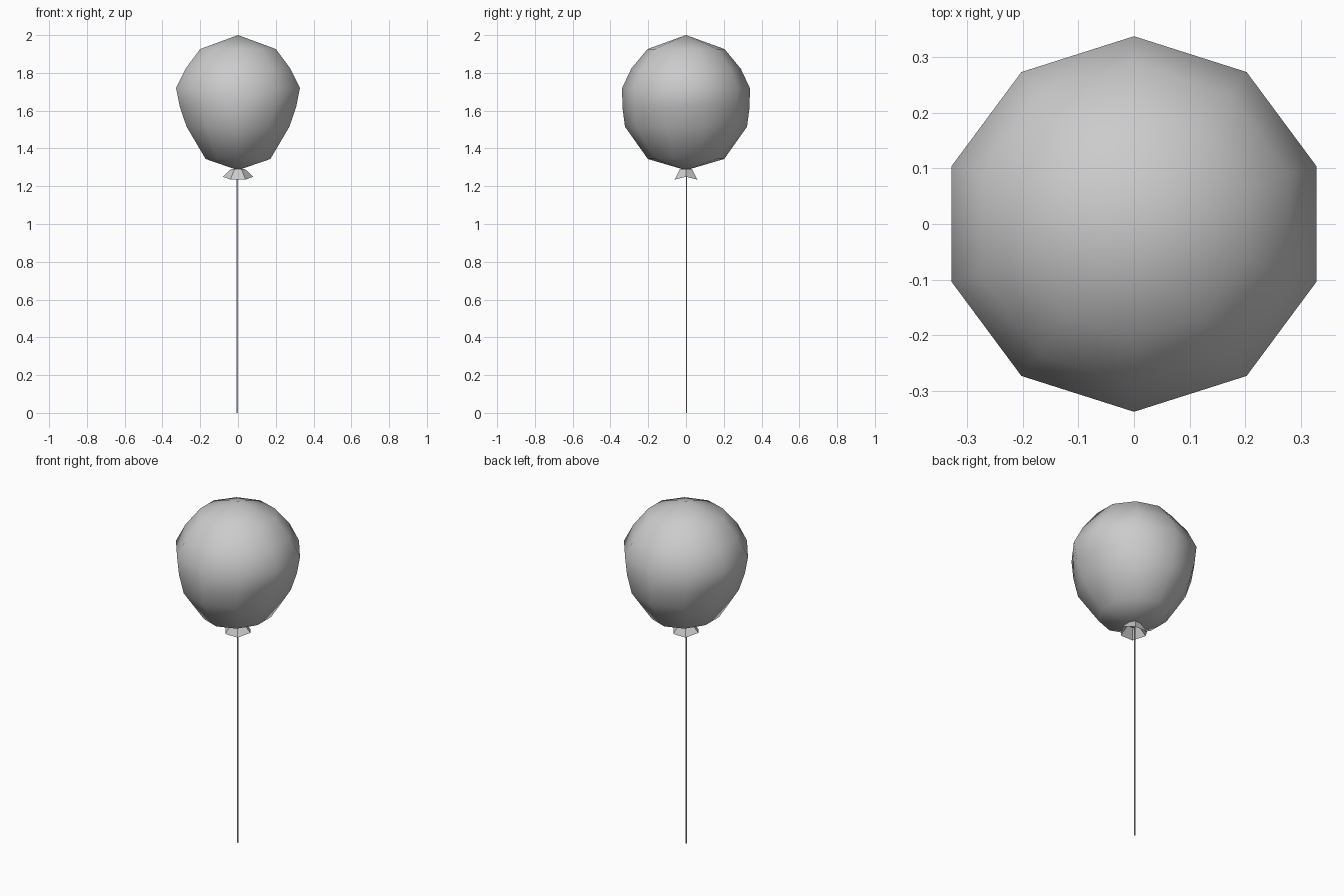
import bpy
import bmesh
from math import cos, sin, pi

cube = bpy.data.objects.get("Cube")
if cube:
    bpy.data.objects.remove(cube, do_unlink=True)


def make_material(name, rgb):
    mat = bpy.data.materials.new(name)
    mat.use_nodes = True
    color = (*rgb, 1.0)
    mat.diffuse_color = color
    mat.node_tree.nodes["Principled BSDF"].inputs["Base Color"].default_value = color
    return mat


def finish(name, bm, mat, smooth):
    bmesh.ops.recalc_face_normals(bm, faces=bm.faces)
    for face in bm.faces:
        face.smooth = smooth
    mesh = bpy.data.meshes.new(name)
    bm.to_mesh(mesh)
    bm.free()
    mesh.materials.append(mat)
    obj = bpy.data.objects.new(name, mesh)
    bpy.context.collection.objects.link(obj)
    return obj


def bridge(bm, lower, upper):
    n = len(lower)
    for i in range(n):
        j = (i + 1) % n
        bm.faces.new((lower[i], lower[j], upper[j], upper[i]))


def fan(bm, ring, tip):
    for i in range(len(ring)):
        bm.faces.new((ring[i], ring[(i + 1) % len(ring)], tip))


grey = make_material("soft grey", (0.6, 0.6, 0.6))

# Balloon: ten-sided rings, narrowing more in width than in depth below
SIDES = 10
profile = [  # half width, half depth, height
    (0.180, 0.202, 1.344),
    (0.286, 0.323, 1.515),
    (0.324, 0.337, 1.62),
    (0.345, 0.338, 1.72),
    (0.292, 0.290, 1.822),
    (0.211, 0.204, 1.926),
]
bm = bmesh.new()
rings = []
for rx, ry, z in profile:
    angles = [pi / 2 + 2 * pi * i / SIDES for i in range(SIDES)]
    rings.append([bm.verts.new((rx * cos(a), ry * sin(a), z)) for a in angles])
for lower, upper in zip(rings, rings[1:]):
    bridge(bm, lower, upper)
fan(bm, rings[-1], bm.verts.new((0, 0, 2.0)))
fan(bm, rings[0], bm.verts.new((0, 0, 1.285)))
finish("balloon", bm, grey, True)

# Flared neck: open six-sided skirt with raised side corners
bm = bmesh.new()
rim, neck = [], []
for i in range(6):
    a = pi * i / 3
    side = i % 3 == 0
    rim.append(bm.verts.new((0.08 * cos(a), 0.07 * sin(a), 1.25 if side else 1.235)))
    neck.append(bm.verts.new((0.036 * cos(a), 0.036 * sin(a), 1.292)))
bridge(bm, rim, neck)
finish("neck_skirt", bm, grey, False)

# String: thin straight cord running up into the neck
bm = bmesh.new()
bmesh.ops.create_cube(bm, size=1)
for v in bm.verts:
    v.co.x = v.co.x * 0.008 - 0.003
    v.co.y = v.co.y * 0.005 + 0.003
    v.co.z = (v.co.z + 0.5) * 1.285
finish("string", bm, grey, False)
